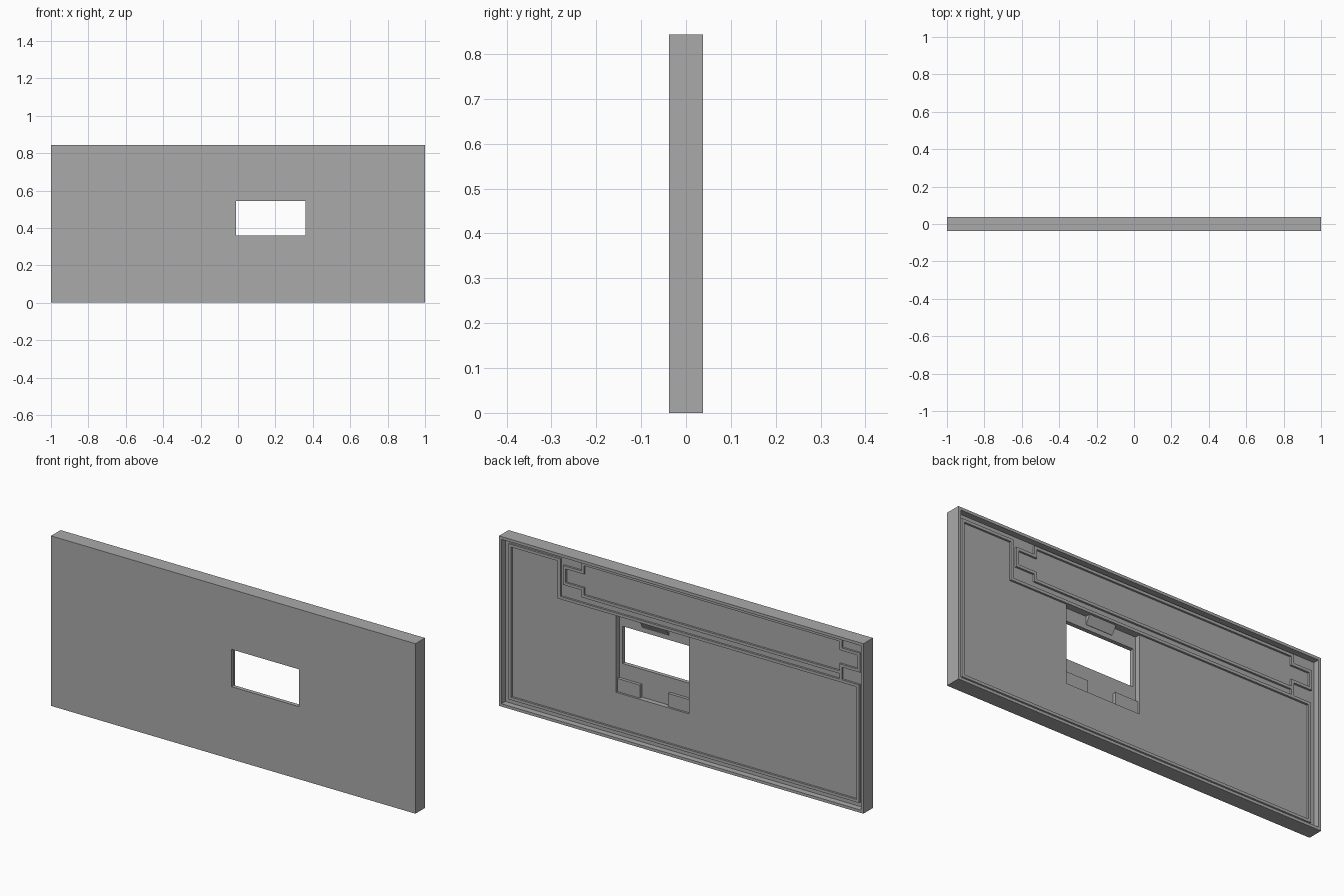
import bpy, bmesh
from mathutils import Vector

old = bpy.data.objects.get("Cube")
if old:
    bpy.data.objects.remove(old, do_unlink=True)

grey = bpy.data.materials.new("matte_grey")
grey.use_nodes = True
grey.diffuse_color = (0.4, 0.4, 0.4, 1)
grey.node_tree.nodes["Principled BSDF"].inputs["Base Color"].default_value = (0.4, 0.4, 0.4, 1)

W, H, BACK = 1.0, 0.843, 0.0375
FLOOR = 0.0075      # y of the recessed back floor
POCKET = -0.0175    # y of the pocket floor around the window
RIDGE = 0.017       # y of the ridge tops
T = 0.014           # rim and ridge thickness


def add_box(bm, x0, x1, y0, y1, z0, z1):
    verts = bmesh.ops.create_cube(bm, size=1)["verts"]
    size = Vector((x1 - x0, y1 - y0, z1 - z0))
    mid = Vector((x0 + x1, y0 + y1, z0 + z1)) / 2
    for v in verts:
        v.co = v.co * size + mid
    return verts


def make(name, bm):
    bmesh.ops.recalc_face_normals(bm, faces=bm.faces)
    mesh = bpy.data.meshes.new(name)
    bm.to_mesh(mesh)
    bm.free()
    mesh.materials.append(grey)
    obj = bpy.data.objects.new(name, mesh)
    bpy.context.collection.objects.link(obj)
    return obj


def box(name, *size):
    bm = bmesh.new()
    add_box(bm, *size)
    return make(name, bm)


def cut(target, *size):
    cutter = box("cutter", *size)
    cutter.hide_render = True
    mod = target.modifiers.new("cut", 'BOOLEAN')
    mod.operation, mod.solver, mod.object = 'DIFFERENCE', 'EXACT', cutter
    bpy.context.view_layer.objects.active = target
    bpy.ops.object.modifier_apply(modifier=mod.name)
    bpy.data.objects.remove(cutter, do_unlink=True)


def ridge(name, points, closed=True):
    """Raised strip along an axis-aligned path of (x, z) points on the back floor."""
    bm = bmesh.new()
    ends = points[1:] + points[:1] if closed else points[1:]
    h = T / 2
    for (xa, za), (xb, zb) in zip(points, ends):
        add_box(bm, min(xa, xb) - h, max(xa, xb) + h, FLOOR - 0.002, RIDGE,
                min(za, zb) - h, max(za, zb) + h)
    make(name, bm)


# Panel shell: rimmed back, window pocket and window opening
panel = box("panel_shell", -W, W, -BACK, BACK, 0, H)
cut(panel, -W + T, W - T, FLOOR, 0.1, T, H - T)
cut(panel, -0.023, 0.378, POCKET, 0.1, 0.222, 0.607)
cut(panel, -0.01, 0.36, -0.1, 0.1, 0.36, 0.545)

# Ridge around the lower panel, stepping under the upper bay
side, low, top, shelf = 0.955, 0.042, 0.8, 0.614
ridge("panel_ridge", [(-side, low), (side, low), (side, top), (0.685, top),
                      (0.685, shelf), (-side, shelf)])

# Ridge around the upper bay with a narrower tab at each end
bay = [(0.555, 0.815), (0.555, 0.772), (0.655, 0.772), (0.655, 0.69),
       (0.555, 0.69), (0.555, 0.655)]
mirrored = [(-0.305 - x, z) for x, z in reversed(bay)]
ridge("bay_ridge", bay + mirrored)
ridge("bay_connector", [(-0.86, 0.655), (-0.86, shelf)], closed=False)

# Corner blocks at the bottom of the pocket
for name, x0, x1 in (("left_pocket_block", 0.255, 0.378), ("right_pocket_block", -0.023, 0.1)):
    box(name, x0, x1, POCKET - 0.002, FLOOR - 0.01, 0.222, 0.287)

# Wedge clip at the top of the pocket, tapering to its lower edge
bm = bmesh.new()
for v in add_box(bm, 0.105, 0.25, POCKET - 0.002, FLOOR - 0.001, 0.567, 0.608):
    if v.co.z < 0.58 and v.co.y > POCKET:
        v.co.y = POCKET + 0.002
make("top_clip", bm)
